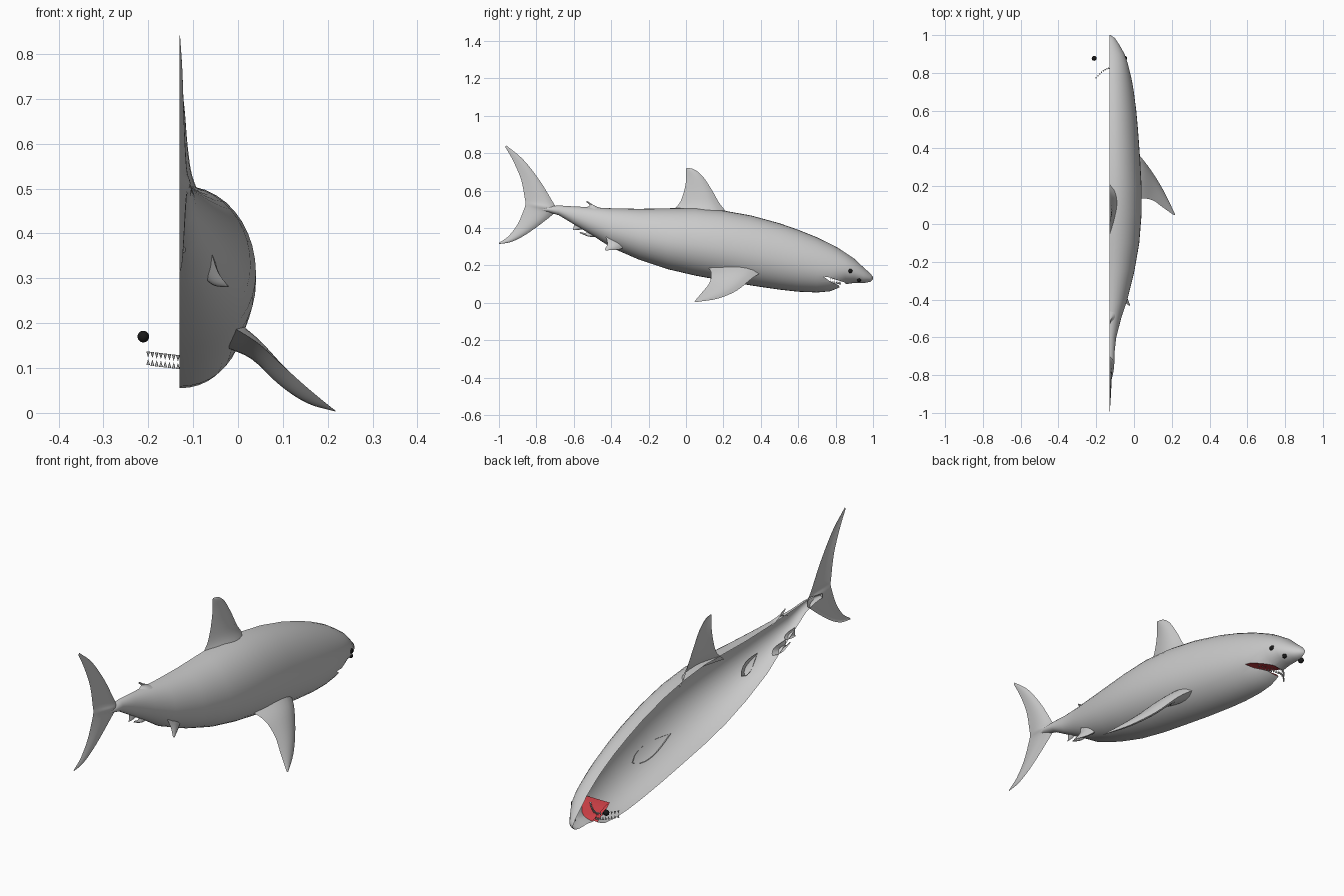
import bpy, bmesh, math
from mathutils import Vector

if "Cube" in bpy.data.objects:
    bpy.data.objects.remove(bpy.data.objects["Cube"])

CX = -0.13  # centre plane of the halved shark


def material(name, rgb):
    m = bpy.data.materials.new(name)
    m.diffuse_color = (*rgb, 1)
    m.use_nodes = True
    m.node_tree.nodes["Principled BSDF"].inputs["Base Color"].default_value = m.diffuse_color
    return m


GREY = material("skin", (0.8, 0.8, 0.8))
RED = material("mouth_red", (0.6, 0.05, 0.06))
BLACK = material("black", (0.01, 0.01, 0.01))
WHITE = material("tooth_white", (0.9, 0.9, 0.88))


def make(name, bm, mat=None, smooth=50):
    me = bpy.data.meshes.new(name)
    bm.to_mesh(me)
    bm.free()
    ob = bpy.data.objects.new(name, me)
    bpy.context.collection.objects.link(ob)
    if mat:
        me.materials.append(mat)
    if smooth:
        me.shade_smooth()
        me.set_sharp_from_angle(angle=math.radians(smooth))
    return ob


def spline(pts, n):
    """Catmull-Rom samples through a list of points."""
    p = [Vector(q) for q in pts]
    p = [2 * p[0] - p[1]] + p + [2 * p[-1] - p[-2]]
    out = []
    for i in range(1, len(p) - 2):
        for k in range(n):
            t = k / n
            a, b, c, d = p[i - 1:i + 3]
            out.append(0.5 * (2 * b + (c - a) * t + (2 * a - 5 * b + 4 * c - d) * t * t
                              + (3 * b - a - 3 * c + d) * t ** 3))
    return out + [p[-2]]


# Body: half-ellipse sections (y, top z, bottom z, half width)
stations = [(1.0, .137, .125, .006), (.985, .157, .112, .028), (.95, .188, .105, .052),
            (.9, .235, .106, .08), (.85, .269, .099, .097), (.81, .295, .077, .107),
            (.77, .316, .061, .117), (.7, .35, .055, .129), (.6, .39, .059, .142),
            (.5, .425, .07, .151), (.35, .466, .092, .162), (.2, .493, .118, .170),
            (.05, .507, .145, .170), (-.1, .505, .18, .158), (-.25, .502, .23, .132),
            (-.4, .505, .295, .095), (-.5, .51, .36, .062), (-.6, .515, .42, .036),
            (-.68, .52, .468, .027), (-.74, .515, .485, .026), (-.8, .508, .49, .010)]
N = 20
bm = bmesh.new()
rings = []
for y, zt, zb, w in stations:
    zm = zb + 0.46 * (zt - zb)
    ring = []
    for i in range(N + 1):
        a = math.pi * i / N
        c = math.cos(a)
        z = zm + c * ((zt - zm) if c > 0 else (zm - zb))
        ring.append(bm.verts.new((CX + w * abs(math.sin(a)) ** 0.95, y, z)))
    rings.append(ring)
for r, s in zip(rings, rings[1:]):
    for i in range(N + 1):
        j = (i + 1) % (N + 1)
        bm.faces.new((r[i], r[j], s[j], s[i]))
bm.faces.new(rings[0])
bm.faces.new(rings[-1])
bmesh.ops.recalc_face_normals(bm, faces=bm.faces)
body = make("body", bm, GREY, 0)

# Mouth: wedge cut that leaves red inner walls
bm = bmesh.new()
profile = [(.735, .140), (.765, .136), (.80, .124), (.85, .108), (.87, .06), (.83, .07), (.815, .094), (.77, .114)]
f = bm.faces.new([bm.verts.new((-.2, y, z)) for y, z in profile])
g = bmesh.ops.extrude_face_region(bm, geom=[f])
bmesh.ops.translate(bm, verts=[v for v in g["geom"] if isinstance(v, bmesh.types.BMVert)], vec=(.3, 0, 0))
bmesh.ops.recalc_face_normals(bm, faces=bm.faces)
cutter = make("mouth_cutter", bm, RED, 0)
cutter.hide_render = True
mod = body.modifiers.new("mouth", 'BOOLEAN')
mod.object, mod.operation, mod.solver = cutter, 'DIFFERENCE', 'EXACT'
mod.material_mode = 'TRANSFER'
me = bpy.data.meshes.new_from_object(body.evaluated_get(bpy.context.evaluated_depsgraph_get()))
body.modifiers.clear()
body.data = me
bpy.data.objects.remove(cutter)

# Open the shell along the centre plane
bm = bmesh.new()
bm.from_mesh(me)
flat = [f for f in bm.faces if all(abs(v.co.x - CX) < 1e-4 for v in f.verts)]
bmesh.ops.delete(bm, geom=flat, context='FACES')
bm.to_mesh(me)
bm.free()
me.shade_smooth()
me.set_sharp_from_angle(angle=math.radians(50))


def fin(name, lead, trail, thick, normal=(1, 0, 0), sides=(1,), n=4, K=8):
    """Blade lofted between a leading and a trailing edge; thick is per station."""
    if len(lead[0]) == 2:
        lead, trail = [[(CX, *p) for p in e] for e in (lead, trail)]
    L, T = spline(lead, n), spline(trail, n)
    W = spline([(t, 0, 0) for t in thick], n)
    nrm = Vector(normal).normalized()
    bm = bmesh.new()
    for s in sides:
        rows = []
        for a, b, w in zip(L, T, W):
            rows.append([bm.verts.new(a.lerp(b, k / K) + nrm * s * max(w.x, 0)
                                      * math.sin(math.pi * (k / K) ** 0.7)) for k in range(K + 1)])
        for r, q in zip(rows, rows[1:]):
            for k in range(K):
                f = bm.faces.new((r[k], r[k + 1], q[k + 1], q[k]))
                f.normal_update()
                if f.normal.dot(nrm) * s < 0:
                    f.normal_flip()
    bmesh.ops.remove_doubles(bm, verts=bm.verts, dist=1e-4)
    return make(name, bm, GREY)


fin("tail_fin",
    [(-.962, .842), (-.87, .765), (-.78, .65), (-.71, .535), (-.69, .50), (-.71, .473), (-.84, .375), (-.93, .327), (-1, .314)],
    [(-.966, .832), (-.925, .76), (-.882, .66), (-.862, .56), (-.858, .53), (-.866, .50), (-.90, .42), (-.95, .355), (-1, .32)],
    [.001, .006, .01, .016, .024, .016, .010, .006, .001])
fin("dorsal_fin",
    [(.23, .47), (.18, .53), (.14, .60), (.09, .675), (.045, .712), (.005, .722)],
    [(-.09, .48), (-.04, .525), (-.015, .58), (0, .65), (0, .70), (0, .718)],
    [.05, .028, .018, .012, .007, .001])
fin("second_dorsal_fin", [(-.44, .50), (-.49, .52), (-.53, .545)],
    [(-.55, .505), (-.515, .52), (-.533, .538)], [.03, .012, .001])
fin("anal_fin", [(-.44, .36), (-.51, .352), (-.57, .373)],
    [(-.53, .40), (-.535, .374), (-.565, .378)], [.02, .01, .001])
fin("tail_keel_fin", [(-.53, .40), (-.57, .39), (-.605, .388)],
    [(-.60, .43), (-.60, .41), (-.603, .392)], [.015, .008, .001])

# Paired fins (right side only, as the body is halved)
fin("pectoral_fin",
    [(-.01, .40, .16), (.04, .35, .128), (.10, .27, .064), (.16, .17, .022), (.218, .05, .003)],
    [(-.01, .12, .19), (.045, .135, .155), (.10, .125, .105), (.15, .09, .06), (.212, .046, .008)],
    [.03, .02, .015, .010, .001], normal=(.6, 0, .8), sides=(1, -1))
fin("pelvic_fin",
    [(-.075, -.29, .31), (-.05, -.36, .285), (-.02, -.43, .28)],
    [(-.06, -.43, .36), (-.045, -.42, .315), (-.025, -.434, .286)],
    [.02, .01, .001], normal=(.7, 0, .7), sides=(1, -1))


def ball(name, loc, r):
    bm = bmesh.new()
    bmesh.ops.create_uvsphere(bm, u_segments=16, v_segments=10, radius=r)
    bmesh.ops.translate(bm, verts=bm.verts, vec=loc)
    return make(name, bm, BLACK)


# Eyes and nostril
ball("right_eye", (CX + .081, .877, .17), .013)
ball("left_eye", (CX - .081, .877, .17), .013)
ball("nostril", (CX + .052, .925, .121), .010)

# Teeth: two rows of small cones on each side of the jaw arc
for side, label in ((1, "right"), (-1, "left")):
    for upper, row in ((1, "upper"), (0, "lower")):
        bm = bmesh.new()
        for i in range(8):
            t = (i + .4) / 8
            x, y = CX + side * .076 * t, .825 - .058 * t ** 1.7
            z = (.121 if upper else .104) + .010 * t
            before = set(bm.verts)
            bmesh.ops.create_cone(bm, segments=5, cap_ends=True, radius1=.0045, radius2=0, depth=.014)
            new = [v for v in bm.verts if v not in before]
            for v in new:
                v.co = Vector((x + v.co.x, y + v.co.y, z + v.co.z * (-1 if upper else 1)))
        bmesh.ops.recalc_face_normals(bm, faces=bm.faces)
        make(f"{label}_{row}_teeth", bm, WHITE, 30)
